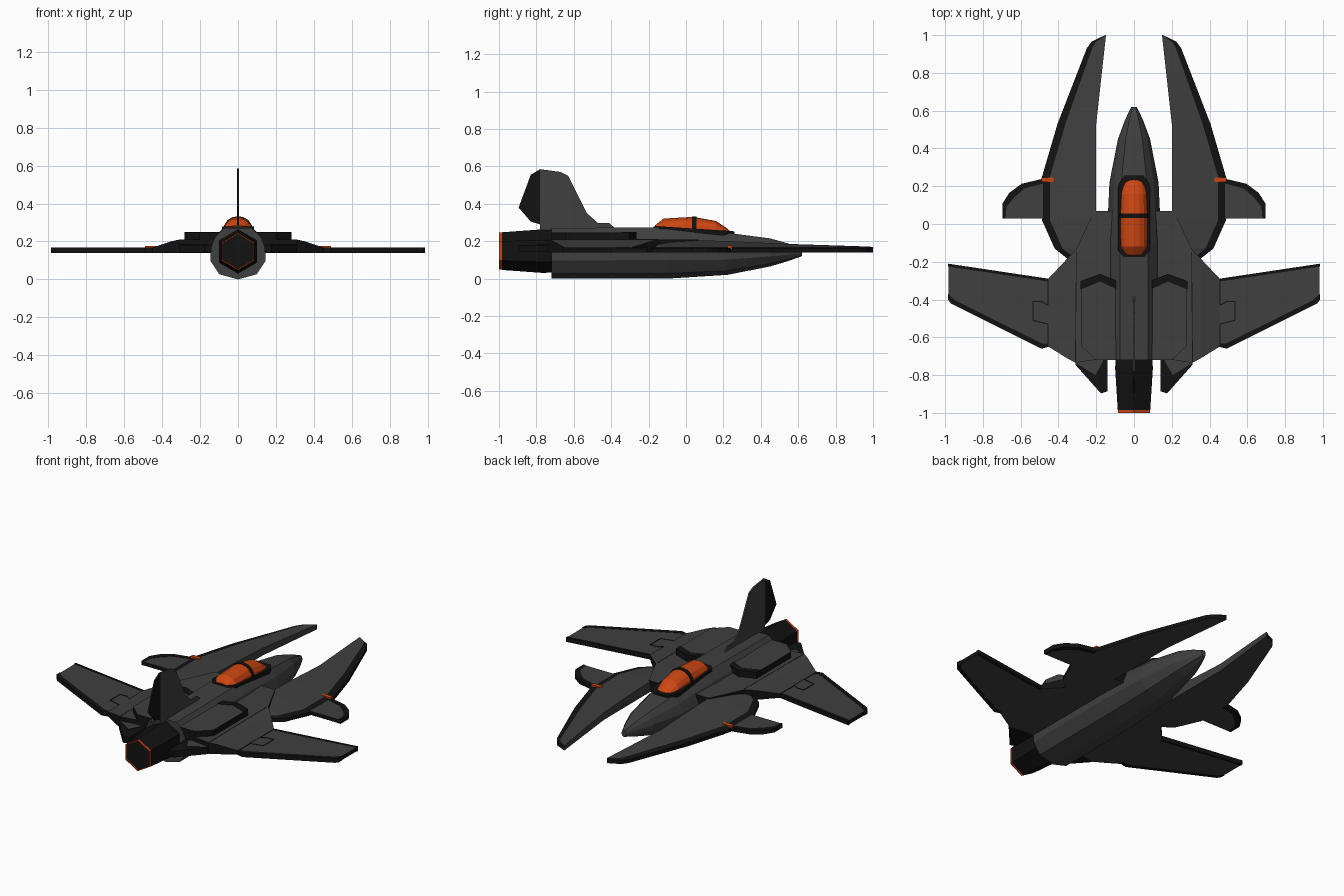
import bpy, bmesh, math


def material(name, col):
    m = bpy.data.materials.new(name)
    m.diffuse_color = (*col, 1)
    return m


GREY = material("hull_grey", (0.05, 0.05, 0.05))
BLACK = material("trim_black", (0.006, 0.006, 0.006))
ORANGE = material("glow_orange", (0.6, 0.06, 0.006))


def loft(name, rings, mat=GREY, mat2=BLACK, strips=(), caps=True, capmat=0):
    """Skin a list of equal-length rings; strips lists the sides using mat2."""
    bm = bmesh.new()
    vs = [[bm.verts.new(p) for p in r] for r in rings]
    n = len(rings[0])
    for a, b in zip(vs, vs[1:]):
        for i in range(n):
            j = (i + 1) % n
            f = bm.faces.new((a[i], a[j], b[j], b[i]))
            f.material_index = 1 if i in strips else 0
    if caps:
        for r in (vs[0], vs[-1]):
            bm.faces.new(r).material_index = capmat
    bmesh.ops.recalc_face_normals(bm, faces=bm.faces)
    me = bpy.data.meshes.new(name)
    bm.to_mesh(me)
    bm.free()
    me.materials.append(mat)
    me.materials.append(mat2)
    ob = bpy.data.objects.new(name, me)
    bpy.context.collection.objects.link(ob)
    return ob


def plate(name, pts, z0, z1, s=1, mat=GREY, edges=True):
    """Flat outline in x/y with black side walls."""
    rings = [[(s * x, y, z) for x, y in pts] for z in (z0, z1)]
    return loft(name, rings, mat, BLACK, range(len(pts)) if edges else ())


def strip(name, a, b, z, s, w=0.003):
    """Thin panel line between two points."""
    dx, dy = b[0] - a[0], b[1] - a[1]
    l = math.hypot(dx, dy)
    nx, ny = -dy / l * w, dx / l * w
    pts = [(a[0] + nx, a[1] + ny), (b[0] + nx, b[1] + ny),
           (b[0] - nx, b[1] - ny), (a[0] - nx, a[1] - ny)]
    plate(name, pts, z - 0.004, z + 0.001, s, BLACK)


# Fuselage: faceted section scaled along its length
half = [(0, 0), (0.68, 0.1), (1, 0.36), (1, 0.58), (0.82, 0.82), (0.52, 1)]
section = half + [(-u, v) for u, v in reversed(half[1:])]
stations = [(-0.72, 0.145, 0, 0.27), (-0.1, 0.145, 0, 0.275), (0.22, 0.13, 0.02, 0.245),
            (0.45, 0.085, 0.065, 0.215), (0.55, 0.048, 0.095, 0.187), (0.62, 0.015, 0.12, 0.16)]
loft("fuselage", [[(u * w, y, a + v * (b - a)) for u, v in section]
                  for y, w, a, b in stations])


# Engine: hexagonal nozzle with glowing rim and recess
def hexagon(y, r, k=1.17):
    return [(r * math.sin(i * math.pi / 3) / 0.866, y,
             0.147 + r * k * math.cos(i * math.pi / 3)) for i in range(6)]


loft("engine_nozzle", [hexagon(-0.70, 0.095), hexagon(-0.76, 0.1), hexagon(-0.985, 0.086)], BLACK)
loft("engine_glow_rim", [hexagon(-0.98, 0.084), hexagon(-1.0, 0.084), hexagon(-1.0, 0.078),
                         hexagon(-0.986, 0.078)], ORANGE, caps=False)
loft("engine_core", [hexagon(-0.98, 0.078), hexagon(-0.992, 0.078)], BLACK)


# Canopy: faceted bubble on a dark frame
def arch(y, w, zb, zt):
    return [(w * math.cos(i * math.pi / 8), y, zb + (zt - zb) * math.sin(i * math.pi / 8) ** 0.8)
            for i in range(9)]


bubble = [(-0.165, 0.045, 0.265, 0.285), (-0.12, 0.074, 0.25, 0.321), (0.04, 0.076, 0.245, 0.33),
          (0.16, 0.07, 0.235, 0.308), (0.22, 0.058, 0.23, 0.268), (0.245, 0.04, 0.225, 0.245)]
loft("canopy_glass", [arch(*b) for b in bubble], ORANGE)
loft("canopy_crossbar", [arch(y, 0.079, 0.245, 0.333) for y in (0.032, 0.055)], BLACK)
frame = [(0.05, 0.258), (0.078, 0.215), (0.084, 0.19), (0.084, -0.14), (0.055, -0.175)]
frame += [(-x, y) for x, y in reversed(frame)]
loft("canopy_frame", [[(x, y, z - 0.075 * max(y, -0.1)) for x, y in frame] for z in (0.225, 0.272)], BLACK)


# Tail fin, rudder and spine
def blade(name, pts, t, mat):
    loft(name, [[(x, y, z) for y, z in pts] for x in (-t, t)], mat)


blade("tail_fin", [(-0.37, 0.26), (-0.41, 0.297), (-0.47, 0.297), (-0.53, 0.35), (-0.63, 0.55),
                   (-0.67, 0.57), (-0.78, 0.585), (-0.78, 0.26)], 0.005, GREY)
blade("rudder", [(-0.78, 0.585), (-0.83, 0.555), (-0.895, 0.38), (-0.83, 0.305), (-0.78, 0.29)],
      0.005, BLACK)

# Paired parts
for s, side in ((1, "right"), (-1, "left")):
    # Centre wing body sloping down to the wing root
    body = [(0.08, -0.72, 0.07, 0.21), (0.21, -0.72, 0.07, 0.21), (0.31, -0.735, -0.14, 0.21),
            (0.355, -0.71, -0.185, 0.2), (0.452, -0.65, -0.288, 0.167)]
    loft(side + "_wing_body", [[(s * x, a, 0.14), (s * x, b, 0.14), (s * x, b, z), (s * x, a, z)]
                               for x, a, b, z in body], strips=(1, 3))
    strip(side + "_body_seam", (0.31, -0.73), (0.305, -0.15), 0.21, s, 0.002)

    # Forward prong with dark outer bevel
    prong = [(1.0, 0.148, 0.153, 0.17), (0.965, 0.152, 0.225, 0.171), (0.93, 0.156, 0.25, 0.173),
             (0.53, 0.2, 0.405, 0.186), (0.25, 0.2, 0.487, 0.2), (0.02, 0.2, 0.487, 0.206),
             (-0.13, 0.2, 0.42, 0.208), (-0.19, 0.2, 0.345, 0.208)]
    rings = []
    for y, xi, xo, z in prong:
        xm = max(xo - 0.042, xi + 0.7 * (xo - xi) if xo - xi < 0.1 else xi)
        rings.append([(s * x, y, h) for x, h in
                      ((xi, 0.14), (xo, 0.14), (xo, 0.162), (xm, 0.17), (xi, z))])
    loft(side + "_prong", rings, strips=(1, 2))
    plate(side + "_prong_light", [(0.425, 0.222), (0.489, 0.222), (0.489, 0.246), (0.425, 0.246)],
          0.158, 0.176, s, ORANGE, False)

    # Canard
    plate(side + "_canard", [(0.45, 0.03), (0.693, 0.03), (0.69, 0.1), (0.65, 0.155), (0.59, 0.205),
                             (0.48, 0.235), (0.45, 0.22)], 0.14, 0.163, s)
    plate(side + "_canard_edge", [(0.695, 0.03), (0.695, 0.11), (0.66, 0.165), (0.595, 0.213),
                                  (0.48, 0.24), (0.48, 0.215), (0.58, 0.188), (0.635, 0.14),
                                  (0.675, 0.09), (0.68, 0.03)], 0.139, 0.165, s, BLACK)

    # Outer wing, trailing trim and hinge panel line
    plate(side + "_wing", [(0.45, -0.29), (0.983, -0.212), (0.983, -0.4), (0.965, -0.42),
                           (0.49, -0.655), (0.45, -0.65)], 0.14, 0.165, s)
    plate(side + "_wing_edge", [(0.45, -0.65), (0.49, -0.66), (0.97, -0.42), (0.985, -0.4),
                                (0.985, -0.37), (0.945, -0.405), (0.485, -0.634), (0.45, -0.63)],
          0.139, 0.167, s, BLACK)
    plate(side + "_wing_front_edge", [(0.45, -0.29), (0.985, -0.21), (0.985, -0.225), (0.45, -0.305)],
          0.139, 0.167, s, BLACK)
    notch = [(0.455, -0.3), (0.455, -0.43), (0.49, -0.41), (0.535, -0.41), (0.535, -0.51),
             (0.455, -0.53), (0.455, -0.64)]
    for a, b in zip(notch, notch[1:]):
        strip(side + "_hinge_line", a, b, 0.166, s)

    # Raised intake housing with dark chevron lip
    plate(side + "_intake", [(0.07, -0.72), (0.2, -0.72), (0.28, -0.645), (0.28, -0.31),
                             (0.18, -0.27), (0.07, -0.31)], 0.19, 0.247, s)
    plate(side + "_intake_lip", [(0.07, -0.355), (0.18, -0.305), (0.282, -0.347), (0.282, -0.302),
                                 (0.18, -0.264), (0.07, -0.31)], 0.19, 0.25, s, BLACK)

    # Rear flap
    plate(side + "_rear_flap", [(0.14, -0.7), (0.14, -0.885), (0.175, -0.897), (0.31, -0.745),
                                (0.31, -0.7)], 0.142, 0.18, s, BLACK)
    plate(side + "_rear_flap_panel", [(0.165, -0.715), (0.165, -0.73), (0.205, -0.80),
                                      (0.31, -0.735), (0.3, -0.715)], 0.15, 0.183, s)
